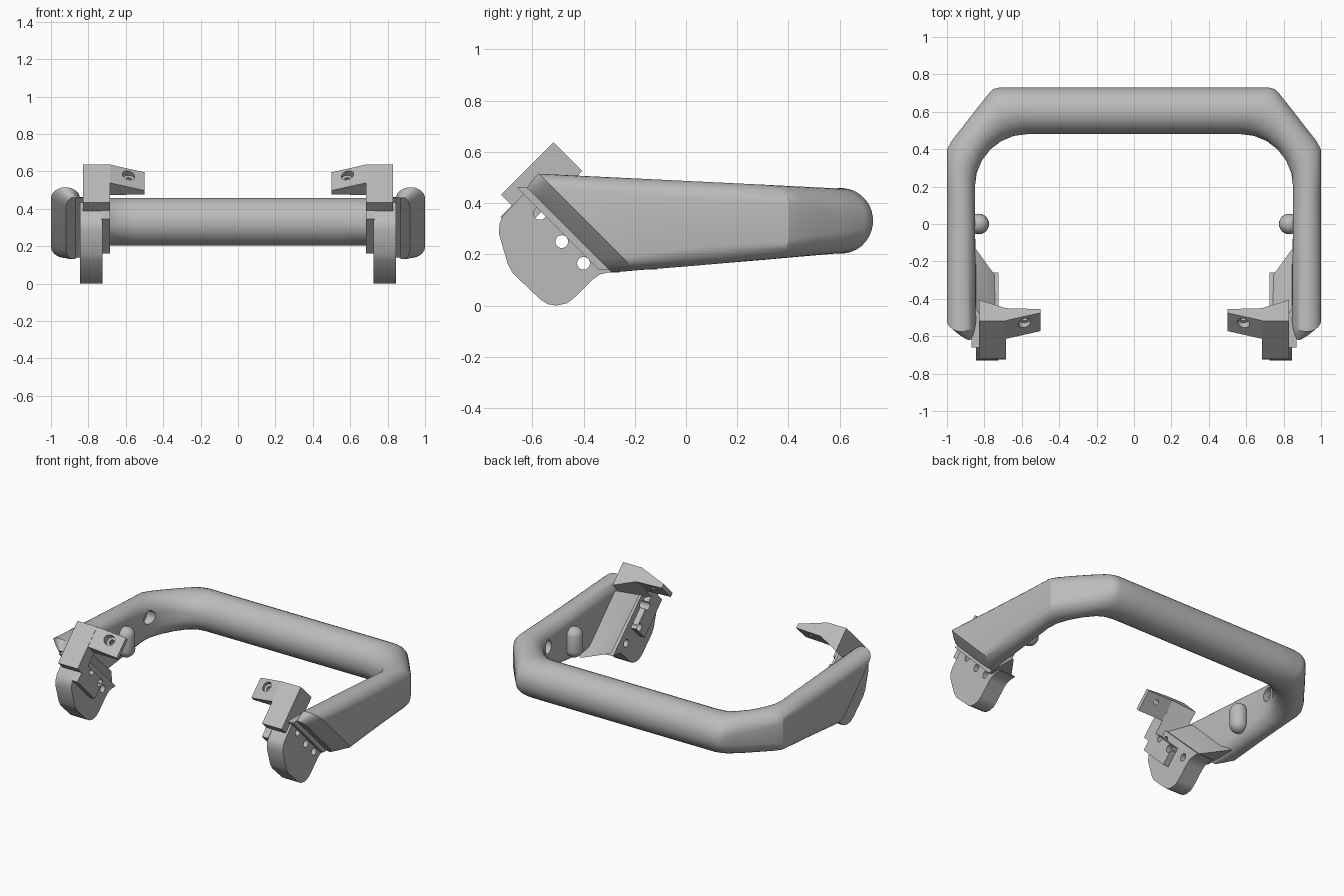
import bpy, bmesh, math
from mathutils import Vector

cube = bpy.data.objects.get("Cube")
if cube:
    bpy.data.objects.remove(cube)

grey = bpy.data.materials.new("plain_grey")
grey.use_nodes = True
grey.diffuse_color = (0.5, 0.5, 0.5, 1)
grey.node_tree.nodes["Principled BSDF"].inputs["Base Color"].default_value = grey.diffuse_color


def activate(ob):
    bpy.ops.object.select_all(action='DESELECT')
    ob.select_set(True)
    bpy.context.view_layer.objects.active = ob


def apply(ob, mod):
    activate(ob)
    bpy.ops.object.modifier_apply(modifier=mod.name)


def finish(bm, name):
    """Turn a left-half bmesh into a mirrored object."""
    bmesh.ops.recalc_face_normals(bm, faces=bm.faces)
    me = bpy.data.meshes.new(name)
    bm.to_mesh(me)
    bm.free()
    me.materials.append(grey)
    ob = bpy.data.objects.new(name, me)
    bpy.context.collection.objects.link(ob)
    apply(ob, ob.modifiers.new("mirror", 'MIRROR'))
    return ob


def loft(rings, name, caps):
    bm = bmesh.new()
    vs = [[bm.verts.new(p) for p in ring] for ring in rings]
    n = len(vs[0])
    for a, b in zip(vs, vs[1:]):
        for i in range(n):
            j = (i + 1) % n
            bm.faces.new((a[i], a[j], b[j], b[i]))
    for k in caps:
        bm.faces.new(vs[k])
    return finish(bm, name)


def prism(name, pts, place, lo, hi):
    return loft([[place(a, b, t) for a, b in pts] for t in (lo, hi)], name, (0, 1))


def side(y, z, x):
    return (x, y, z)


def slanted(x, v, u):
    """u = y + z runs along the slanted mount face, v = z - y stands off it."""
    return (x, (u - v) / 2, (u + v) / 2)


def rod(name, a, b, r1, r2=None):
    """Round cutter between two points."""
    a, b = Vector(a), Vector(b)
    q = (b - a).to_track_quat('Z', 'Y')
    ring = [(math.cos(math.tau * i / 24), math.sin(math.tau * i / 24)) for i in range(24)]
    ob = loft([[p + q @ Vector((c * r, s * r, 0)) for c, s in ring]
               for p, r in ((a, r1), (b, r2 or r1))], name, (0, 1))
    ob.hide_render = True
    return ob


def cut(cutter, *targets):
    for ob in targets:
        m = ob.modifiers.new("cut", 'BOOLEAN')
        m.operation = 'DIFFERENCE'
        m.solver = 'EXACT'
        m.object = cutter
        apply(ob, m)
    bpy.data.objects.remove(cutter)


# Grab bar: stadium sections swept around the corner
def section(outer, inner, rz, u=None, ends=None):
    o, i = Vector(outer), Vector(inner)
    mid, half = (o + i) / 2, (o - i) / 2
    y = min(mid.y, 0.6)
    zb, zt = ends or (0.1525 + 0.0875 * y, 0.487 - 0.05 * y)
    zc, flat = (zb + zt) / 2, (zt - zb) / 2 - rz
    ring = []
    for k in range(32):
        a = math.tau * (k + 0.5) / 32
        p = mid + half * math.cos(a)
        z = zc + math.copysign(flat, math.sin(a)) + rz * math.sin(a)
        ring.append((p.x, p.y if u is None else u - z, z))
    return ring


outline = [(.72, .73), (.752, .722), (.775, .70), (.845, .612), (.92, .515), (.975, .445), (1, .40)]
rings = [section((0, .73), (0, .48), .127), section((.55, .73), (.55, .48), .127)]
for k, o in enumerate(outline):
    a = math.radians(90 - 15 * k)
    inner = (.57 + .28 * math.cos(a), .2 + .28 * math.sin(a))
    rings.append(section(o, inner, .127 - .045 * k / 6))
rings.append(section((1, .15), (.85, .1), .08))
rings.append(section((1, 0), (.85, 0), .075))
for x, u, ends in ((1, -.06, (.137, .515)), (.955, -.12, (.132, .485)), (.92, -.16, (.13, .46))):
    rings.append(section((x, 0), (.845, 0), .06, u, ends))
bar = loft(rings, "grab_bar", (-1,))

# Mount plate and the wedge that blends it into the arm
plate = prism("mount_plate", [
    (-.60, .46), (-.645, .425), (-.715, .35), (-.728, .32), (-.73, .28), (-.695, .16),
    (-.675, .125), (-.57, .025), (-.54, .006), (-.505, 0), (-.465, .009), (-.44, .027),
    (-.36, .105), (-.335, .122), (-.30, .13), (-.26, .13)], side, .725, .845)
wedge = loft([[((x, u - z, z)) for x, u in ((.87, .03), (.855, .02), (.725, -.16), (.725, -.2), (.87, -.2))]
              for z in (.14, .46)], "blend_wedge", (0, 1))
pad = prism("inner_pad", [(.685, .70), (.685, 1.07), (.73, 1.07), (.73, .70)], slanted, -.38, -.2)

# Clamp bracket: leg along the mount plus a thin tab toward the middle
leg = prism("clamp_leg", [(.685, 1.155), (.83, 1.155), (.83, .93), (.685, 1.02)], slanted, -.29, .12)
tab = prism("clamp_tab", [(.69, 1.155), (.5, 1.07), (.5, 1.03), (.69, 1.02)], slanted, -.075, .12)

# Bolt holes, tab screw hole and arm recess
for y, z in ((-.57, .36), (-.485, .25), (-.40, .165)):
    for target in (plate, pad, wedge):
        cut(rod("bolt_cutter", (.6, y, z), (.9 if target != wedge else .842, y, z), .025), target)
cut(rod("screw_cutter", slanted(.585, .95, .05), slanted(.585, 1.2, .05), .017), tab)
cut(rod("sink_cutter", slanted(.585, 1.06, .05), slanted(.585, 1.16, .05), .033), tab)
cut(rod("recess_cutter", (.7, .26, .36), (.89, .26, .36), .045), bar)

# Stop pegs on the inside of the arms
rings = []
for k in range(17):
    a = math.radians(-88 + 176 * k / 16)
    z = .30 + (.045 if k > 8 else -.045) + .055 * math.sin(a)
    r = .055 * math.cos(a)
    rings.append([(.83 + r * math.cos(math.tau * i / 24), r * math.sin(math.tau * i / 24), z)
                  for i in range(24)])
peg = loft(rings, "stop_peg", (0, -1))

for ob in (bar, plate, wedge, pad, leg, tab, peg):
    activate(ob)
    bpy.ops.object.shade_smooth_by_angle(angle=math.radians(28))
